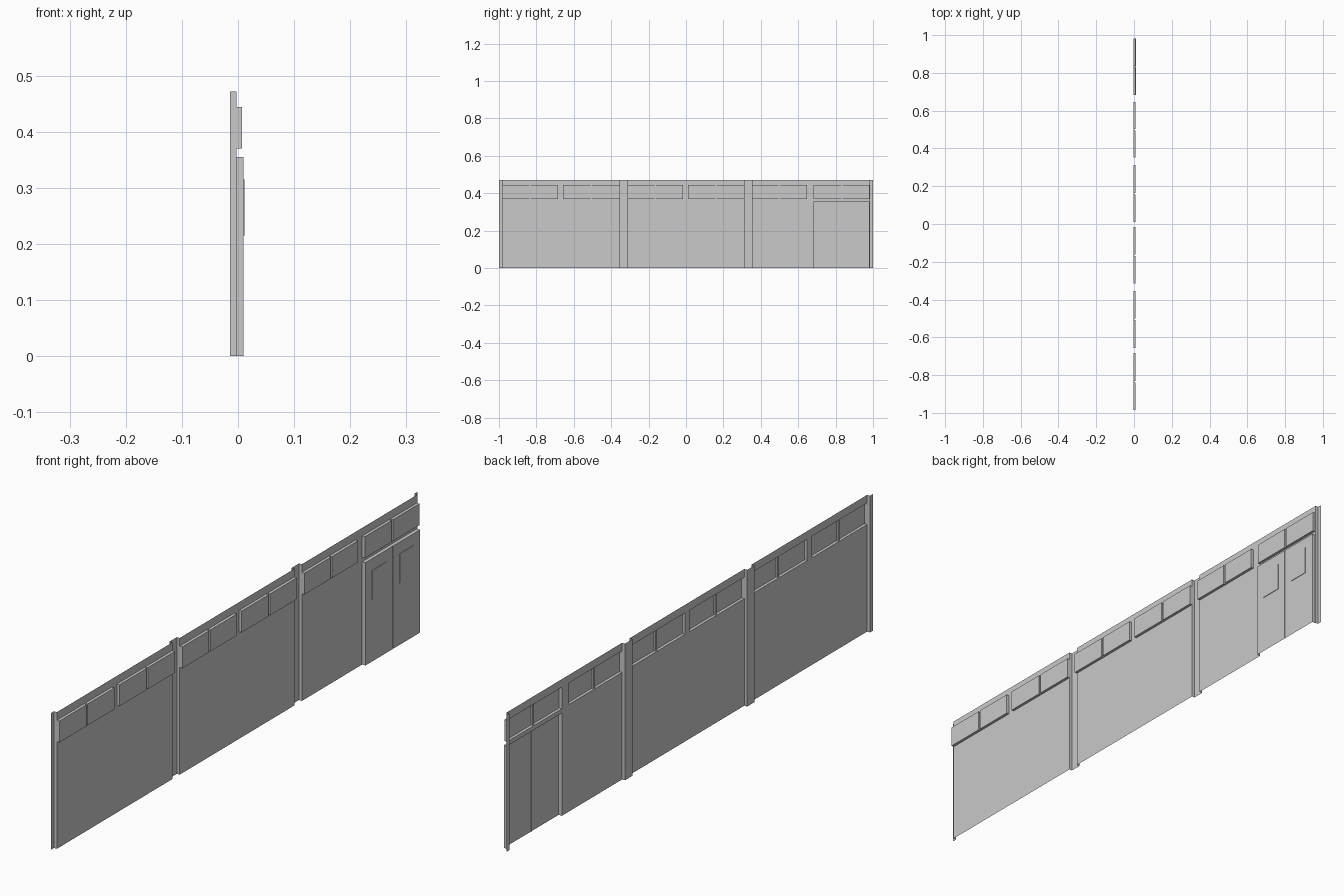
import bpy
import bmesh

cube = bpy.data.objects.get("Cube")
if cube:
    bpy.data.objects.remove(cube)

# One plain grey for the whole wall section
GREY = (0.588, 0.588, 0.588, 1.0)
grey = bpy.data.materials.new("plain_grey")
grey.use_nodes = True
grey.diffuse_color = GREY
grey.node_tree.nodes["Principled BSDF"].inputs["Base Color"].default_value = GREY

# Depths of the folded sheet
WALL, POST, GLASS, DOOR, PANE = -0.003, -0.014, 0.007, 0.0095, 0.0115
TOP, WIN_LOW, WIN_HIGH, DOOR_TOP = 0.472, 0.37, 0.444, 0.355


def make_sheet(name, pieces):
    """Each piece is (plan profile, bottom, top, cap bottom, cap top)."""
    bm = bmesh.new()
    for profile, z0, z1, cap_low, cap_high in pieces:
        low = [bm.verts.new((x, y, z0)) for x, y in profile]
        high = [bm.verts.new((x, y, z1)) for x, y in profile]
        for i in range(len(profile) - 1):
            bm.faces.new((low[i], low[i + 1], high[i + 1], high[i]))
        if cap_low:
            bm.faces.new(low[::-1])
        if cap_high:
            bm.faces.new(high)
    mesh = bpy.data.meshes.new(name)
    bm.to_mesh(mesh)
    bm.free()
    mesh.materials.append(grey)
    obj = bpy.data.objects.new(name, mesh)
    bpy.context.collection.objects.link(obj)
    return obj


def flat(y0, y1, z0, z1):
    return ([(WALL, y0), (WALL, y1)], z0, z1, False, False)


def channel(y0, y1, back, front):
    return [(back, y0), (front, y0), (front, y1), (back, y1)]


def split_channel(y0, y1, front, groove, half):
    """Raised channel with a narrow groove down its middle."""
    mid = (y0 + y1) / 2
    return [(WALL, y0), (front, y0), (front, mid - half), (groove, mid - half),
            (groove, mid + half), (front, mid + half), (front, y1), (WALL, y1)]


# Three bays, each with two windows
bays = [
    (-0.984, -0.354, [(-0.984, -0.684), (-0.657, -0.354)]),
    (-0.314, 0.312, [(-0.314, -0.016), (0.010, 0.312)]),
    (0.353, 0.984, [(0.353, 0.646), (0.682, 0.981)]),
]
door_y0, door_y1 = bays[-1][2][-1]

# Flat wall around the window and door openings
for number, (start, end, windows) in enumerate(bays, 1):
    last = number == len(bays)
    wall = [flat(start, end, WIN_HIGH, TOP)]
    if last:
        wall += [flat(start, door_y0, 0, WIN_LOW),
                 flat(door_y0, door_y1, DOOR_TOP, WIN_LOW),
                 flat(door_y1, end, 0, WIN_LOW)]
    else:
        wall.append(flat(start, end, 0, WIN_LOW))
    edges = [start] + [y for pair in windows for y in pair] + [end]
    for y0, y1 in zip(edges[::2], edges[1::2]):
        if y1 - y0 > 0.001:
            wall.append(flat(y0, y1, WIN_LOW, WIN_HIGH))
    make_sheet(f"wall_bay_{number}", wall)

    # Projecting window pairs split by a mullion groove
    for side, (y0, y1) in zip(("front", "back"), windows):
        profile = split_channel(y0, y1, GLASS, 0.001, 0.004)
        make_sheet(f"window_{number}_{side}", [(profile, WIN_LOW, WIN_HIGH, True, True)])

# Posts folded towards the other side
for number, (before, after) in enumerate(zip(bays, bays[1:]), 1):
    profile = channel(before[1], after[0], WALL, POST)
    make_sheet(f"post_{number}", [(profile, 0, TOP, False, False)])
make_sheet("front_end_post", [([(POST, -1), (POST, bays[0][0]), (WALL, bays[0][0])],
                               0, TOP, False, False)])
make_sheet("back_end_post", [([(WALL, bays[-1][1]), (POST, bays[-1][1]), (POST, 1)],
                              0, TOP, False, False)])

# Double door, open at the floor, with a raised pane on each leaf
make_sheet("double_door", [(split_channel(door_y0, door_y1, DOOR, 0.0075, 0.002),
                            0, DOOR_TOP, False, True)])
for side, mid in (("front", 0.757), ("back", 0.906)):
    make_sheet(f"door_pane_{side}", [(channel(mid - 0.039, mid + 0.039, DOOR, PANE),
                                      0.215, 0.315, True, True)])
